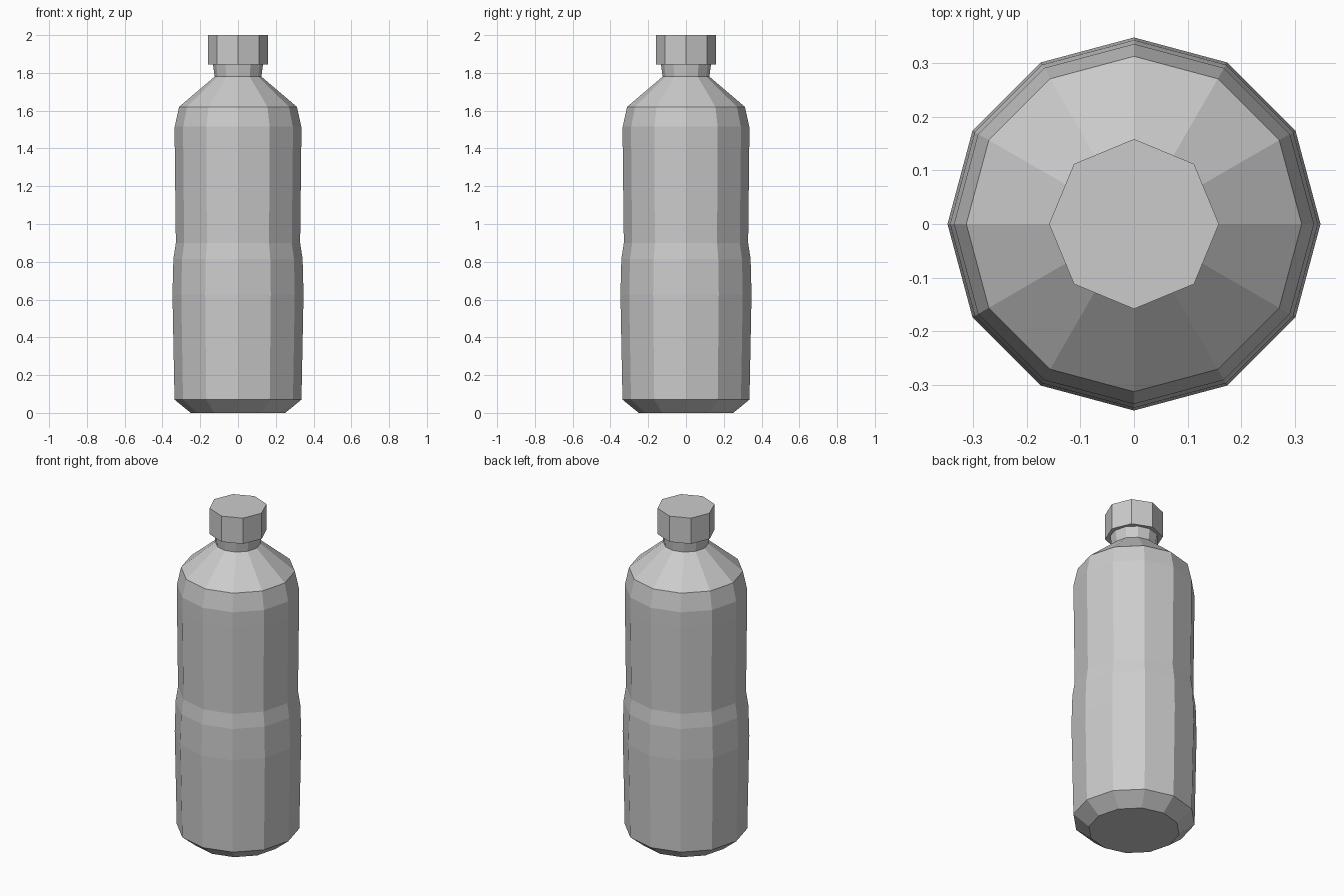
import bpy, bmesh
from math import cos, sin, tau

if "Cube" in bpy.data.objects:
    bpy.data.objects.remove(bpy.data.objects["Cube"])


def lathe(name, profile, sides):
    """Closed faceted solid of revolution from (radius, height) pairs."""
    bm = bmesh.new()
    rings = [[bm.verts.new((r * cos(tau * i / sides), r * sin(tau * i / sides), z))
              for i in range(sides)] for r, z in profile]
    for a, b in zip(rings, rings[1:]):
        for i in range(sides):
            j = (i + 1) % sides
            bm.faces.new((a[i], a[j], b[j], b[i]))
    bm.faces.new(rings[0][::-1])
    bm.faces.new(rings[-1])
    mesh = bpy.data.meshes.new(name)
    bm.to_mesh(mesh)
    bm.free()
    obj = bpy.data.objects.new(name, mesh)
    bpy.context.collection.objects.link(obj)
    return obj


# Twelve-sided body: chamfered base, bulged lower half, waist, shoulder, neck
lathe("bottle_body", [
    (0.25, 0.0), (0.336, 0.07), (0.347, 0.63), (0.342, 0.815), (0.329, 0.90),
    (0.335, 1.42), (0.335, 1.515), (0.312, 1.62), (0.124, 1.78), (0.133, 1.85),
], 12)

# Eight-sided screw cap
lathe("bottle_cap", [(0.158, 1.845), (0.158, 2.0)], 8)
